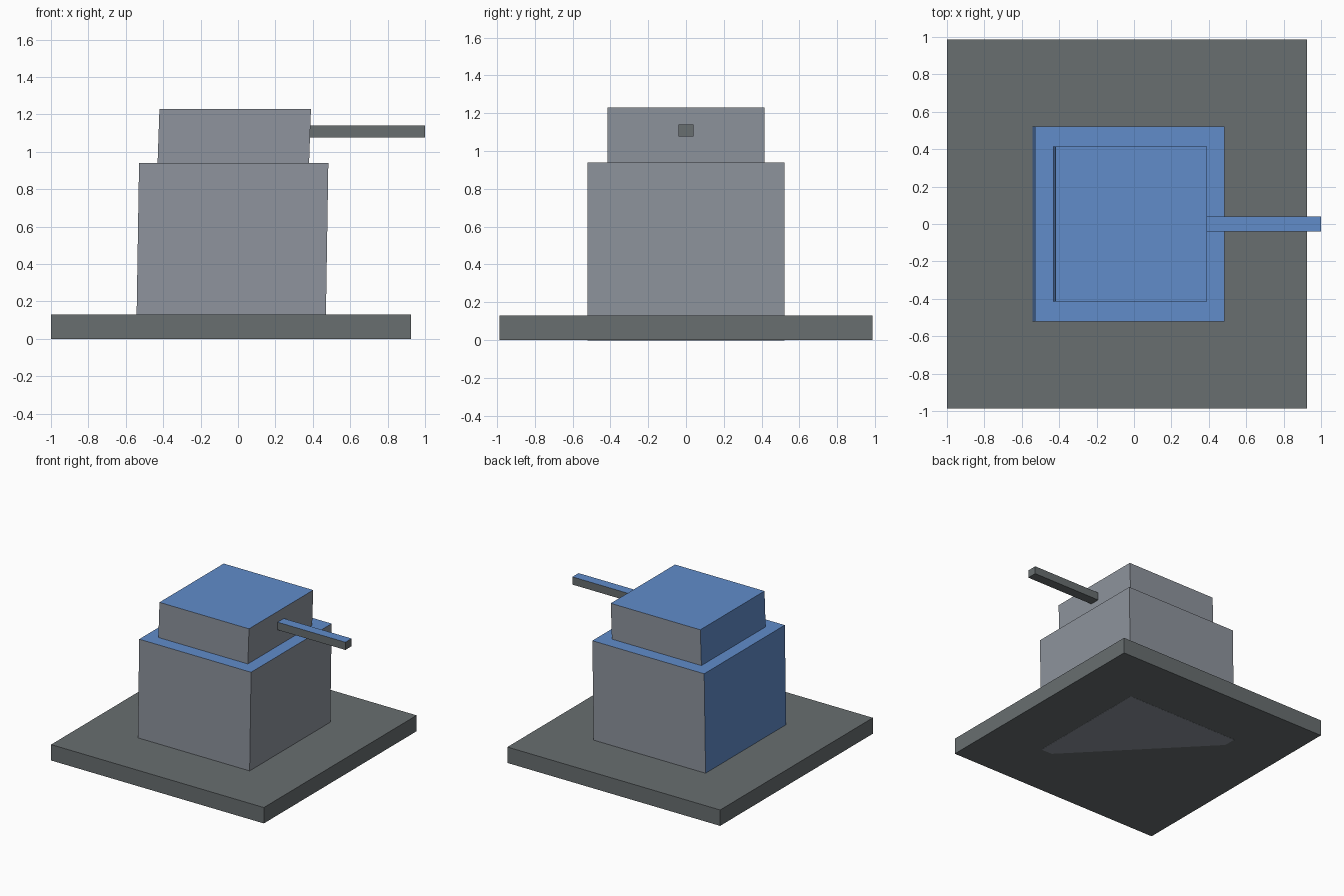
import bpy
import bmesh

cube = bpy.data.objects.get("Cube")
if cube:
    bpy.data.objects.remove(cube, do_unlink=True)


def make_material(name, rgb):
    mat = bpy.data.materials.new(name)
    mat.use_nodes = True
    color = (*rgb, 1.0)
    mat.diffuse_color = color
    mat.node_tree.nodes["Principled BSDF"].inputs["Base Color"].default_value = color
    return mat


dark_grey = make_material("dark grey", (0.138, 0.156, 0.162))
light_grey = make_material("light grey", (0.271, 0.296, 0.337))
blue = make_material("blue", (0.119, 0.262, 0.591))


def box(name, x, y, z, side, accent=None, lean=0.0, tuck=0.0):
    """Box from axis ranges; lean shifts the top in x, accent paints top and -x faces."""
    mesh = bpy.data.meshes.new(name)
    obj = bpy.data.objects.new(name, mesh)
    bpy.context.collection.objects.link(obj)
    mesh.materials.append(side)
    bm = bmesh.new()
    bmesh.ops.create_cube(bm, size=1)
    for v in bm.verts:
        top = v.co.z > 0
        v.co = [r[c > 0] for r, c in zip((x, y, z), v.co)]
        v.co.x += lean * top
    if accent:
        mesh.materials.append(accent)
        bm.normal_update()
        for f in bm.faces:
            f.material_index = int(f.normal.z > 0.5 or (f.normal.x < -0.5))
    if tuck:
        # Split the underside diagonally and lift one corner into the base
        low = [v for v in bm.verts if v.co.z < z[1] / 2]
        bmesh.ops.connect_verts(bm, verts=[v for v in low if v.co.x * v.co.y < 0])
        for v in low:
            if v.co.x < 0 and v.co.y < 0:
                v.co.z += tuck
    bm.to_mesh(mesh)
    bm.free()
    return obj


# Ground slab
box("base_slab", (-1, 0.925), (-0.987, 0.987), (0, 0.13), dark_grey)
# Main block, passing through the slab
box("main_block", (-0.544, 0.468), (-0.521, 0.521), (-0.001, 0.94),
    light_grey, blue, lean=0.015, tuck=0.01)
# Upper block
box("upper_block", (-0.43, 0.38), (-0.415, 0.415), (0.94, 1.23),
    light_grey, blue, lean=0.01)
# Barrel
barrel = box("barrel", (0.38, 1), (-0.04, 0.04), (1.077, 1.14), dark_grey, blue)
